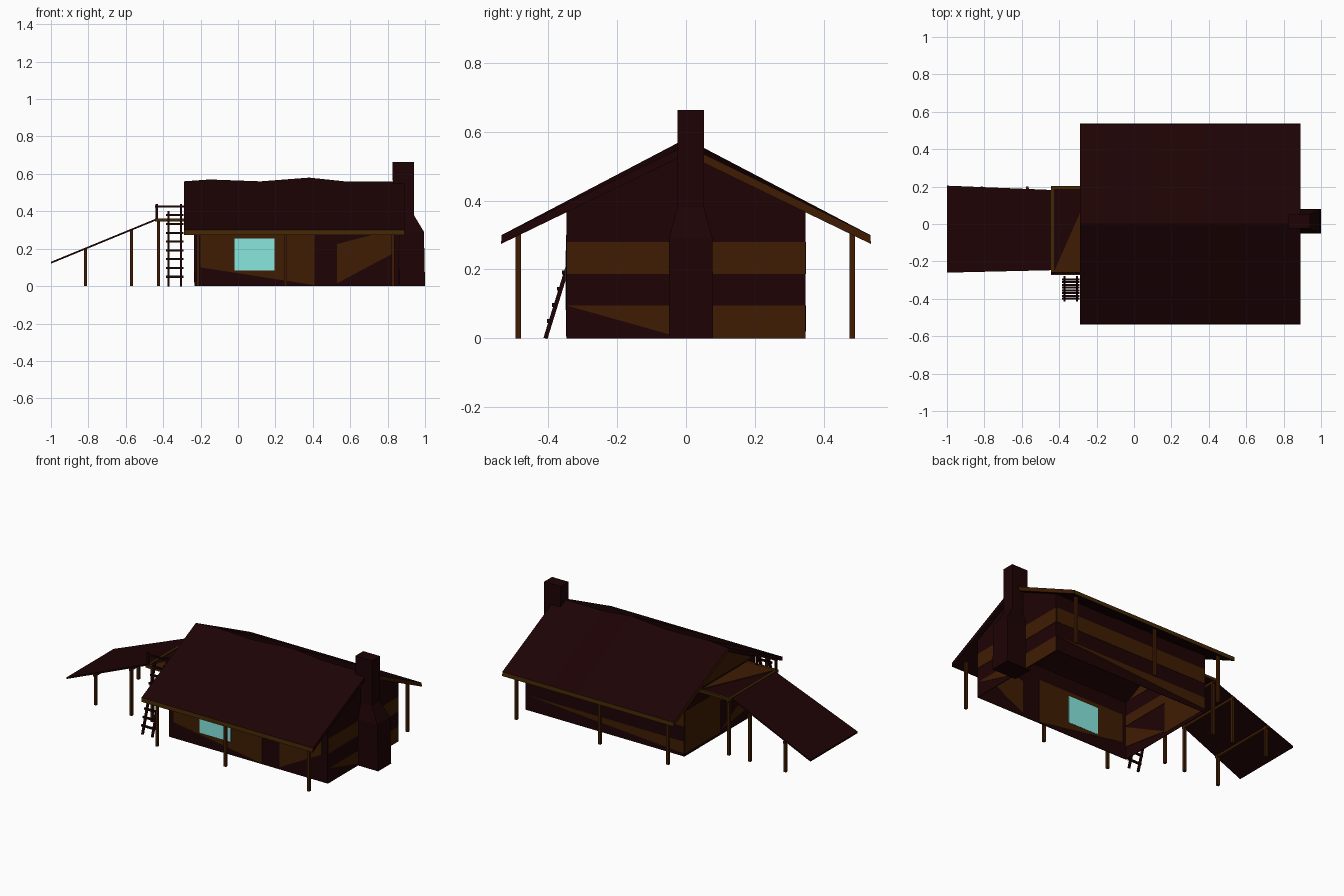
import bpy, bmesh
from mathutils import Vector

cube = bpy.data.objects.get("Cube")
if cube:
    bpy.data.objects.remove(cube, do_unlink=True)


def material(name, rgb):
    m = bpy.data.materials.new(name)
    m.use_nodes = True
    m.diffuse_color = (*rgb, 1)
    m.node_tree.nodes["Principled BSDF"].inputs["Base Color"].default_value = (*rgb, 1)
    return m


DARK = material("dark wood", (0.0125, 0.0008, 0.0012))
BROWN = material("brown wood", (0.05, 0.0115, 0.0008))
OLIVE = material("olive brown wood", (0.055, 0.02, 0.0012))
GLASS = material("pale teal glass", (0.25, 0.8, 0.74))


def finish(name, bm, *mats):
    bmesh.ops.recalc_face_normals(bm, faces=bm.faces)
    me = bpy.data.meshes.new(name)
    bm.to_mesh(me)
    bm.free()
    for m in mats:
        me.materials.append(m)
    ob = bpy.data.objects.new(name, me)
    bpy.context.collection.objects.link(ob)
    return ob


def loft(name, rings, mat):
    """Closed solid through a series of matching rings."""
    bm = bmesh.new()
    loops = [[bm.verts.new(p) for p in ring] for ring in rings]
    n = len(loops[0])
    for a, b in zip(loops, loops[1:]):
        for i in range(n):
            j = (i + 1) % n
            bm.faces.new((a[i], a[j], b[j], b[i]))
    bm.faces.new(loops[0])
    bm.faces.new(loops[-1])
    return finish(name, bm, mat)


def beam(name, a, b, w, mat):
    """Square bar between two points."""
    a, b = Vector(a), Vector(b)
    d = (b - a).normalized()
    side = d.cross(Vector((0, 1, 0) if abs(d.y) < 0.9 else (1, 0, 0))).normalized()
    up = d.cross(side)
    corners = [side * s + up * t for s, t in ((-1, -1), (1, -1), (1, 1), (-1, 1))]
    return loft(name, [[p + c * w / 2 for c in corners] for p in (a, b)], mat)


def plate(name, axis, pos, outline, mat, thick=0.008):
    """Thin upright plate; outline is (along, z)."""
    def at(p, o):
        return (pos + o, p[0], p[1]) if axis == "x" else (p[0], pos + o, p[1])
    return loft(name, [[at(p, o) for p in outline] for o in (-thick / 2, thick / 2)], mat)


def rect(a, b, z0, z1):
    return [(a, z0), (b, z0), (b, z1), (a, z1)]


# Walls
L, R, F, B = -0.23, 0.86, -0.345, 0.345
gable = [(F, 0), (B, 0), (B, 0.37), (0, 0.54), (F, 0.37)]
plate("left_wall", "x", L, gable, DARK, 0.004)
plate("right_wall", "x", R, gable, DARK, 0.004)
plate("front_wall", "y", F, rect(L, R, 0, 0.37), DARK, 0.004)
plate("back_wall", "y", B, rect(L, R, 0, 0.37), DARK, 0.004)

# Brown boards on the walls
plate("right_upper_board", "x", R, rect(F, B, 0.187, 0.28), BROWN)
plate("right_low_board", "x", R, rect(0.075, B, 0, 0.095), BROWN)
plate("right_wedge_board", "x", R, [(F, 0.095), (-0.05, 0.012), (-0.05, 0.095)], BROWN)
plate("front_board", "y", F, [(-0.2, 0.1), (0.41, 0.005), (0.41, 0.28), (-0.2, 0.28)], BROWN)
plate("front_far_board", "y", F, [(0.53, 0.015), (0.82, 0.17), (0.82, 0.3), (0.53, 0.225)], BROWN)
plate("back_upper_board", "y", B, rect(L, R, 0.187, 0.28), BROWN)
plate("back_wedge_board", "y", B, [(R, 0.095), (L, 0.02), (L, 0.095)], BROWN)
plate("left_back_board", "x", L, rect(0, B, 0.02, 0.28), BROWN)
plate("left_upper_board", "x", L, rect(F, 0, 0.215, 0.28), BROWN)
plate("left_wedge_board", "x", L, [(F, 0.08), (0, 0.03), (F, 0.21)], BROWN)
plate("left_gable_board", "x", L, [(-0.31, 0.37), (0.31, 0.37), (0, 0.53)], BROWN)
plate("window", "y", F, rect(-0.02, 0.195, 0.083, 0.255), GLASS, 0.0098)

# Sagging roof with olive eave edges and one brown gable edge
bm = bmesh.new()
ridge = [(-0.29, 0.56), (-0.15, 0.57), (0.12, 0.56), (0.38, 0.58), (0.57, 0.56), (0.89, 0.56)]
cols = []
for x, top in ridge:
    profile = [(-0.535, 0.3), (0, top), (0.535, 0.3), (0.537, 0.274), (0, top - 0.026), (-0.537, 0.274)]
    cols.append([bm.verts.new((x, y, z)) for y, z in profile])
for a, b in zip(cols, cols[1:]):
    for i in range(6):
        j = (i + 1) % 6
        bm.faces.new((a[i], a[j], b[j], b[i])).material_index = 1 if i in (2, 5) else 0
for c in (cols[0], cols[-1]):
    bm.faces.new((c[0], c[1], c[4], c[5]))
    bm.faces.new((c[1], c[2], c[3], c[4])).material_index = 2
finish("roof", bm, DARK, OLIVE, BROWN)


# Chimney
def ring(x0, x1, y0, y1, z):
    return [(x0, y0, z), (x1, y0, z), (x1, y1, z), (x0, y1, z)]


loft("chimney", [ring(0.83, 1, -0.05, 0.079, 0), ring(0.83, 0.994, -0.05, 0.077, 0.29),
                 ring(0.83, 0.94, -0.025, 0.052, 0.38), ring(0.826, 0.94, -0.025, 0.052, 0.663)], DARK)

# Eave posts
for x in (-0.215, 0.255, 0.83):
    for side, y in (("front", -0.487), ("back", 0.482)):
        beam(side + "_eave_post", (x, y, 0), (x, y, 0.31), 0.016, BROWN)

# Ramp, its posts and cross beams
loft("ramp", [[(x, y0, z), (x, y1, z), (x, y1, z + 0.01), (x, y0, z + 0.01)]
              for x, y0, y1, z in ((-1, -0.26, 0.205, 0.12), (-0.44, -0.247, 0.182, 0.35))], DARK)
for x, z in ((-0.815, 0.2), (-0.57, 0.3), (-0.425, 0.35)):
    for y in (-0.235, 0.185):
        beam("ramp_post", (x, y, 0), (x, y, z), 0.016, BROWN)
    beam("ramp_cross_beam", (x, -0.25, z - 0.012), (x, 0.2, z - 0.012), 0.014, BROWN)

# Landing with a frame and guard rail
loft("landing", [ring(-0.44, L, -0.265, 0.195, z) for z in (0.345, 0.355)], DARK)
loft("landing_board", [[(-0.43, -0.26, z), (-0.235, -0.26, z), (-0.235, 0.18, z)]
                       for z in (0.352, 0.36)], BROWN)
for y in (-0.265, 0.195):
    beam("landing_edge", (-0.445, y, 0.353), (L, y, 0.353), 0.016, OLIVE)
beam("landing_outer_edge", (-0.437, -0.265, 0.353), (-0.437, 0.195, 0.353), 0.016, OLIVE)
for x in (-0.435, -0.305):
    beam("guard_post", (x, -0.262, 0.35), (x, -0.262, 0.44), 0.012, DARK)
beam("guard_rail", (-0.445, -0.262, 0.425), (-0.28, -0.262, 0.425), 0.01, DARK)


# Leaning ladder with rungs on its outer side
def lean(x, z, out=0):
    return (x, -0.408 + z * 0.31 - out, z)


for x in (-0.372, -0.305):
    beam("ladder_rail", lean(x, 0), lean(x, 0.4), 0.012, DARK)
for i in range(8):
    z = 0.05 + i * 0.047
    beam("ladder_rung", lean(-0.385, z, 0.006), lean(-0.292, z, 0.006), 0.011, DARK)
